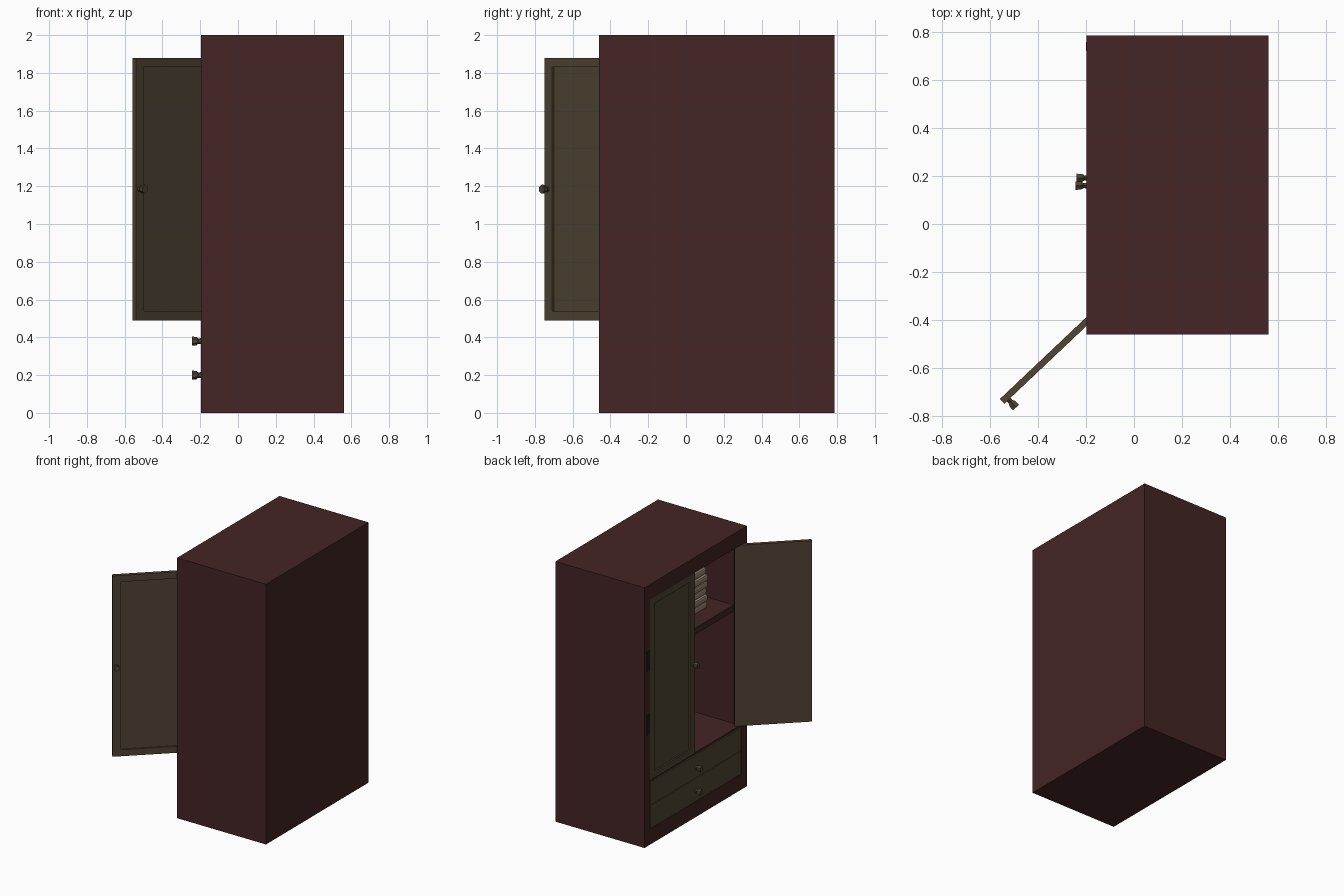
import bpy, bmesh, math, random
from mathutils import Matrix, Vector

if "Cube" in bpy.data.objects:
    bpy.data.objects.remove(bpy.data.objects["Cube"])

random.seed(4)


def material(name, r, g, b):
    m = bpy.data.materials.new(name)
    m.diffuse_color = (r, g, b, 1)
    m.use_nodes = True
    m.node_tree.nodes["Principled BSDF"].inputs["Base Color"].default_value = m.diffuse_color
    return m


MAROON = material("dark_red_wood", 0.058, 0.018, 0.018)
BROWN = material("brown_wood", 0.08, 0.058, 0.034)
IRON = material("dark_iron", 0.02, 0.018, 0.016)
LINEN = material("linen", 0.30, 0.22, 0.16)


def finish(bm, name, mat):
    bmesh.ops.recalc_face_normals(bm, faces=bm.faces[:])
    me = bpy.data.meshes.new(name)
    bm.to_mesh(me)
    bm.free()
    me.materials.append(mat)
    ob = bpy.data.objects.new(name, me)
    bpy.context.collection.objects.link(ob)
    return ob


def box_bm(lo, hi):
    bm = bmesh.new()
    lo, hi = Vector(lo), Vector(hi)
    size = hi - lo
    bmesh.ops.create_cube(bm, size=1, matrix=Matrix.Translation((lo + hi) / 2)
                          @ Matrix.Diagonal((*size, 1)))
    return bm


def box(name, lo, hi, mat):
    return finish(box_bm(lo, hi), name, mat)


def sink_front(bm, my, mz, depth):
    """Inset the -x face by margins my, mz and push it in by depth."""
    bm.normal_update()
    f = min(bm.faces, key=lambda f: f.calc_center_median().x)
    c = f.calc_center_median()
    hy = max(abs(v.co.y - c.y) for v in f.verts)
    hz = max(abs(v.co.z - c.z) for v in f.verts)
    bmesh.ops.inset_individual(bm, faces=[f], thickness=0.01)
    for v in f.verts:
        v.co.y = c.y + math.copysign(hy - my, v.co.y - c.y)
        v.co.z = c.z + math.copysign(hz - mz, v.co.z - c.z)
    new = bmesh.ops.extrude_discrete_faces(bm, faces=[f])["faces"][0]
    for v in new.verts:
        v.co.x += depth


def knob(name, place):
    """Six-sided flared knob pointing along local -x."""
    bm = bmesh.new()
    rings = []
    for x, r in [(0.01, 0.017), (-0.012, 0.014), (-0.022, 0.022), (-0.045, 0.024)]:
        rings.append([bm.verts.new((x, r * math.sin(a) * 0.85, r * math.cos(a)))
                      for a in (math.tau * i / 6 for i in range(6))])
    for a, b in zip(rings, rings[1:]):
        for i in range(6):
            j = (i + 1) % 6
            bm.faces.new((a[i], a[j], b[j], b[i]))
    bm.faces.new(rings[0])
    bm.faces.new(rings[-1])
    ob = finish(bm, name, BROWN)
    ob.matrix_world = place
    return ob


# cabinet body with open front
Y0, Y1 = -0.46, 0.785
OY0, OY1 = -0.395, 0.715
bm = box_bm((-0.197, Y0, 0), (0.56, Y1, 2))
sink_front(bm, 0.068, 0.118, 0.70)
finish(bm, "cabinet_body", MAROON)

# inner shelves
box("cabinet_floor", (-0.185, OY0, 0.465), (0.51, OY1, 0.49), MAROON)
box("upper_shelf", (-0.13, OY0, 1.35), (0.51, OY1, 1.40), MAROON)

# drawers with knobs
for i, (z0, z1) in enumerate([(0.12, 0.296), (0.30, 0.475)]):
    box(f"drawer_front_{i}", (-0.195, OY0 + 0.003, z0), (-0.16, OY1 - 0.003, z1), BROWN)
    knob(f"drawer_knob_{i}", Matrix.Translation((-0.198, 0.16, (0.2, 0.38)[i])))

# panelled doors, one closed and one swung open
W, T = 0.545, 0.027
for name, side, pivot, angle in [("closed_door", -1, (-0.194, 0.712, 0), 0),
                                 ("open_door", 1, (-0.145, -0.375, 0), 133.4)]:
    ya, yb = sorted((0, W * side))
    place = Matrix.Translation(pivot) @ Matrix.Rotation(math.radians(angle), 4, 'Z')
    bm = box_bm((0, ya, 0.49), (T, yb, 1.88))
    sink_front(bm, 0.06, 0.05, 0.012)
    finish(bm, name, BROWN).matrix_world = place
    knob(name + "_knob", place @ Matrix.Translation((0, side * (W - 0.025), 1.185)))

# hinge plates on the closed side
for i, z in enumerate((0.93, 1.42)):
    box(f"hinge_{i}", (-0.2, 0.722, z - 0.075), (-0.19, 0.758, z + 0.075), IRON)

# stack of folded linen on the shelf
for i in range(7):
    z = 1.40 + i * 0.052
    j = random.uniform(-0.012, 0.012)
    ob = box(f"folded_linen_{i}", (0.0 + j, -0.25 + j, z), (0.34 + j, 0.13 - j, z + 0.05), LINEN)
    bev = ob.modifiers.new("soft_edges", 'BEVEL')
    bev.width = 0.014
    bev.segments = 2
